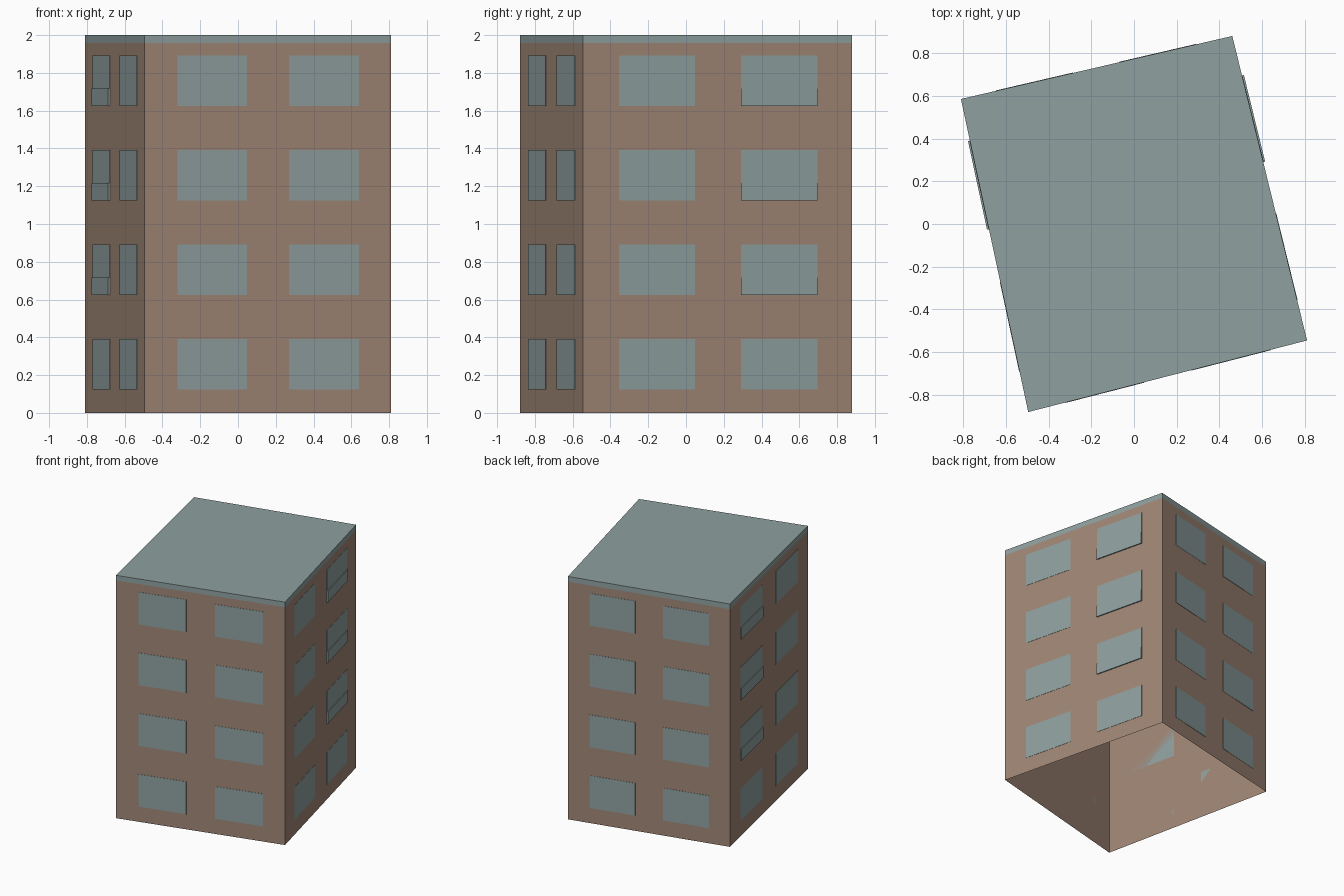
import bpy
import bmesh
from mathutils import Vector

if "Cube" in bpy.data.objects:
    bpy.data.objects.remove(bpy.data.objects["Cube"], do_unlink=True)


def material(name, colour):
    mat = bpy.data.materials.new(name)
    mat.use_nodes = True
    mat.diffuse_color = colour
    mat.node_tree.nodes["Principled BSDF"].inputs["Base Color"].default_value = colour
    return mat


brown = material("warm brown", (0.35, 0.24, 0.18, 1))
grey = material("blue grey", (0.275, 0.35, 0.35, 1))

# Footprint, counterclockwise from the front corner
CORNERS = [Vector(c) for c in ((-0.495, -0.88, 0), (0.81, -0.545, 0),
                               (0.46, 0.88, 0), (-0.81, 0.585, 0))]
ROOF_Z, TOP_Z = 1.957, 2.0
STOREY, SILL, HEAD = 0.5, 0.125, 0.392
COLUMNS = ((0.133, 0.416), (0.586, 0.87))


def make_object(name, bm, mat):
    mesh = bpy.data.meshes.new(name)
    bm.to_mesh(mesh)
    bm.free()
    mesh.materials.append(mat)
    obj = bpy.data.objects.new(name, mesh)
    bpy.context.collection.objects.link(obj)
    return obj


def prism(bm, outline, low, high, capped=True):
    rings = [[bm.verts.new((p.x, p.y, z)) for p in outline] for z in (low, high)]
    for i in range(len(outline)):
        j = (i + 1) % len(outline)
        bm.faces.new((rings[0][i], rings[0][j], rings[1][j], rings[1][i]))
    if capped:
        bm.faces.new(rings[0][::-1])
        bm.faces.new(rings[1])


def plate(bm, side, span, low, high, depth):
    # Thin panel lying on the outside of one wall
    a, b = CORNERS[side], CORNERS[(side + 1) % 4]
    along = (b - a).normalized()
    out = Vector((along.y, -along.x, 0)) * depth
    p, q = a.lerp(b, span[0]), a.lerp(b, span[1])
    prism(bm, (p + out, q + out, q, p), low, high)


# Walls, open underneath
bm = bmesh.new()
prism(bm, CORNERS, 0, ROOF_Z, capped=False)
make_object("walls", bm, brown)

# Flat roof slab
bm = bmesh.new()
prism(bm, CORNERS, ROOF_Z, TOP_Z)
make_object("roof", bm, grey)

# Two window columns on every wall, four storeys
for side, label in enumerate(("front", "left", "back", "right")):
    bm = bmesh.new()
    for floor in range(4):
        for span in COLUMNS:
            z = floor * STOREY
            plate(bm, side, span, z + SILL, z + HEAD, 0.002)
    make_object(label + "_windows", bm, grey)

# Shallow balcony panels on the upper storeys of the two side walls
for side, column, label in ((1, 1, "left"), (3, 0, "right")):
    bm = bmesh.new()
    for floor in range(1, 4):
        z = floor * STOREY + SILL
        plate(bm, side, COLUMNS[column], z, z + 0.093, 0.009)
    make_object(label + "_balcony_panels", bm, grey)
